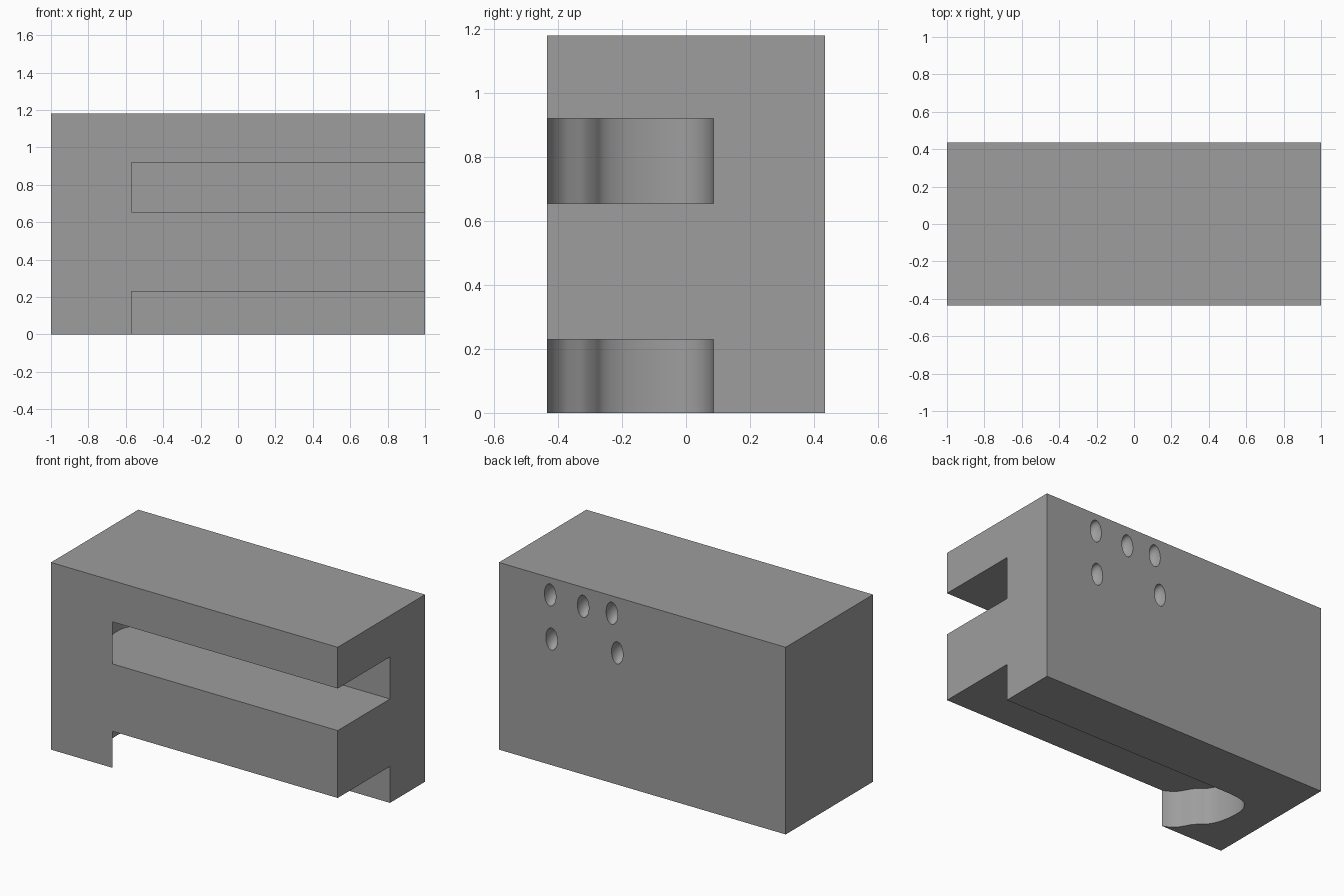
import bpy, bmesh, math
from mathutils import Matrix

if "Cube" in bpy.data.objects:
    bpy.data.objects.remove(bpy.data.objects["Cube"])

grey = bpy.data.materials.new("plain grey")
grey.diffuse_color = (0.34, 0.34, 0.34, 1)
grey.use_nodes = True
grey.node_tree.nodes["Principled BSDF"].inputs["Base Color"].default_value = grey.diffuse_color

HALF_Y, HEIGHT = 0.435, 1.18


def add_mesh(name, bm):
    """Turn a bmesh into a grey object."""
    bmesh.ops.recalc_face_normals(bm, faces=bm.faces)
    mesh = bpy.data.meshes.new(name)
    bm.to_mesh(mesh)
    bm.free()
    mesh.materials.append(grey)
    obj = bpy.data.objects.new(name, mesh)
    bpy.context.collection.objects.link(obj)
    return obj


def smooth_curve(points, steps=4):
    """Catmull-Rom curve through the points."""
    p = [points[0]] + points + [points[-1]]
    out = []
    for a, b, c, d in zip(p, p[1:], p[2:], p[3:]):
        for i in range(steps):
            t = i / steps
            out.append(tuple(0.5 * (2 * b[k] + (c[k] - a[k]) * t
                       + (2 * a[k] - 5 * b[k] + 4 * c[k] - d[k]) * t * t
                       + (3 * b[k] - a[k] - 3 * c[k] + d[k]) * t ** 3) for k in (0, 1)))
    return out + [points[-1]]


def slot_cutter(name, z0, z1):
    """Long slot with a wavy closed end, open at the front and right."""
    wave = smooth_curve([(-0.57, -0.435), (-0.61, -0.415), (-0.645, -0.385),
                         (-0.667, -0.35), (-0.687, -0.315), (-0.715, -0.285),
                         (-0.745, -0.26), (-0.77, -0.22), (-0.788, -0.17),
                         (-0.80, -0.10), (-0.80, -0.03), (-0.79, 0.01),
                         (-0.767, 0.047), (-0.735, 0.067), (-0.69, 0.08), (-0.62, 0.086)])
    outline = [(-0.57, -0.6)] + wave + [(1.2, 0.086), (1.2, -0.6)]
    bm = bmesh.new()
    face = bm.faces.new([bm.verts.new((x, y, z0)) for x, y in outline])
    ext = bmesh.ops.extrude_face_region(bm, geom=[face])
    bmesh.ops.translate(bm, vec=(0, 0, z1 - z0),
                        verts=[v for v in ext["geom"] if isinstance(v, bmesh.types.BMVert)])
    return add_mesh(name, bm)


def dent_cutter(name, x, z):
    """Tall oval bowl sunk into the back face."""
    bm = bmesh.new()
    place = Matrix.Translation((x, HALF_Y, z)) @ Matrix.Diagonal((0.04, 0.06, 0.07, 1))
    bmesh.ops.create_uvsphere(bm, u_segments=32, v_segments=20, radius=1, matrix=place)
    return add_mesh(name, bm)


# Main block
bm = bmesh.new()
bmesh.ops.create_cube(bm, size=1, matrix=Matrix.Translation((0, 0, HEIGHT / 2))
                      @ Matrix.Diagonal((2, 2 * HALF_Y, HEIGHT, 1)))
block = add_mesh("slotted_block", bm)

# Slots in the front, dents in the back
cutters = [slot_cutter("lower_slot", -0.2, 0.23), slot_cutter("upper_slot", 0.655, 0.92)]
for i, (x, z) in enumerate([(0.643, 1.07), (0.413, 1.06), (0.213, 1.07),
                            (0.633, 0.795), (0.175, 0.83)]):
    cutters.append(dent_cutter(f"back_dent_{i + 1}", x, z))

bpy.context.view_layer.objects.active = block
block.select_set(True)
for cutter in cutters:
    mod = block.modifiers.new(cutter.name, 'BOOLEAN')
    mod.operation, mod.solver, mod.object = 'DIFFERENCE', 'EXACT', cutter
    bpy.ops.object.modifier_apply(modifier=mod.name)
    bpy.data.objects.remove(cutter)

# Smooth the curved walls, keep the edges sharp
bpy.ops.object.shade_smooth_by_angle(angle=math.radians(30))
